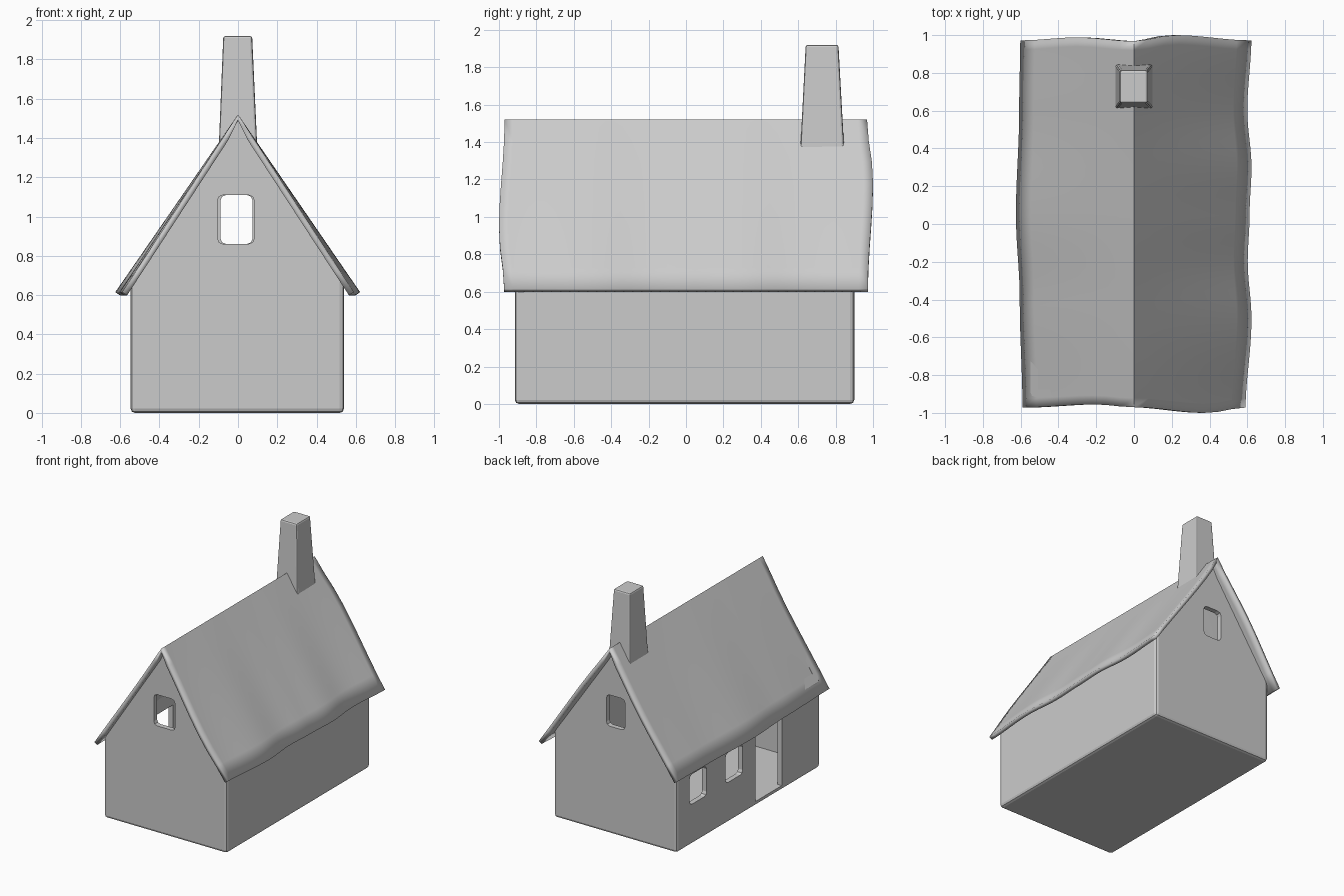
import bpy, bmesh, math

if "Cube" in bpy.data.objects:
    bpy.data.objects.remove(bpy.data.objects["Cube"])


def make_object(name, bm):
    bmesh.ops.recalc_face_normals(bm, faces=bm.faces)
    mesh = bpy.data.meshes.new(name)
    bm.to_mesh(mesh)
    bm.free()
    ob = bpy.data.objects.new(name, mesh)
    bpy.context.collection.objects.link(ob)
    return ob


def box(name, lo, hi, bevel=0.0):
    bm = bmesh.new()
    bmesh.ops.create_cube(bm, size=1)
    for v in bm.verts:
        v.co = [lo[i] + (v.co[i] + 0.5) * (hi[i] - lo[i]) for i in range(3)]
    if bevel:
        bmesh.ops.bevel(bm, geom=bm.edges[:], offset=bevel, segments=2,
                        profile=0.5, affect='EDGES')
    return make_object(name, bm)


def curve(points, t):
    """Smoothly interpolated value from (position, value) pairs."""
    for (a, va), (b, vb) in zip(points, points[1:]):
        if t <= b:
            f = max(0, (t - a) / (b - a))
            return va + (vb - va) * (0.5 - 0.5 * math.cos(math.pi * f))
    return points[-1][1]


# Walls: gabled prism with softened corners
bm = bmesh.new()
profile = [(-0.547, 0), (0.54, 0), (0.54, 0.69), (0, 1.49), (-0.547, 0.69)]
face = bm.faces.new([bm.verts.new((x, -0.915, z)) for x, z in profile])
ext = bmesh.ops.extrude_face_region(bm, geom=[face])
for g in ext['geom']:
    if isinstance(g, bmesh.types.BMVert):
        g.co.y = 0.9
low = [e for e in bm.edges if min(v.co.z for v in e.verts) < 0.1]
bmesh.ops.bevel(bm, geom=low, offset=0.022, segments=2, profile=0.5, affect='EDGES')
walls = make_object("walls", bm)

# Interior, window and door openings
cutters = [
    box("interior_cutter", (-0.507, -0.875, 0.035), (0.5, 0.86, 2)),
    box("front_window_cutter", (-0.105, -1.2, 0.86), (0.083, -0.5, 1.11), 0.03),
    box("back_window_cutter", (-0.09, 0.5, 0.86), (0.075, 1.2, 1.11), 0.03),
    box("side_window_cutter_1", (-0.8, 0.52, 0.32), (-0.3, 0.735, 0.56), 0.03),
    box("side_window_cutter_2", (-0.8, 0.065, 0.32), (-0.3, 0.28, 0.56), 0.03),
    box("door_cutter", (-0.8, -0.43, 0.035), (-0.3, -0.10, 0.6)),
]
for c in cutters:
    m = walls.modifiers.new(c.name, 'BOOLEAN')
    m.operation, m.solver, m.object = 'DIFFERENCE', 'EXACT', c
    c.hide_render = True
    c.hide_set(True)

# Roof: rippled folded sheet with uneven edges
right = [(-1, 0.59), (-0.5, 0.622), (-0.2, 0.602), (0.05, 0.612),
         (0.3, 0.622), (0.6, 0.6), (1, 0.622)]
left = [(-1, 0.59), (-0.4, 0.605), (0.05, 0.625), (0.6, 0.608), (1, 0.602)]
front = [(-1, -0.972), (-0.35, -0.955), (0, -0.97), (0.65, -1.0), (1, -0.972)]
back = [(-1, 0.972), (-0.5, 0.988), (0, 0.968), (0.35, 1.0), (1, 0.972)]
NU, NV = 16, 40
bm = bmesh.new()
grid = []
for i in range(NU + 1):
    u = -1 + 2 * i / NU
    row = []
    for j in range(NV + 1):
        y0, y1 = curve(front, u), curve(back, u)
        y = y0 + (y1 - y0) * j / NV
        x = u * curve(right if u > 0 else left, y)
        row.append(bm.verts.new((x, y, 1.52 - 0.905 * abs(u))))
    grid.append(row)
for i in range(NU):
    for j in range(NV):
        bm.faces.new((grid[i][j], grid[i + 1][j], grid[i + 1][j + 1], grid[i][j + 1]))
roof = make_object("roof", bm)
for p in roof.data.polygons:
    if p.normal.z < 0:
        roof.data.flip_normals()
        break
m = roof.modifiers.new("thickness", 'SOLIDIFY')
m.thickness, m.offset = 0.03, -1

# Chimney: tapered stack astride the ridge
bm = bmesh.new()
bmesh.ops.create_cube(bm, size=1)
for v in bm.verts:
    x, y, top = v.co.x > 0, v.co.y > 0, v.co.z > 0
    if top:
        v.co = (0.072 if x else -0.075, 0.815 if y else 0.64, 1.92)
    else:
        v.co = (0.097 if x else -0.097, 0.845 if y else 0.612, 1.375)
edges = [e for e in bm.edges if max(v.co.z for v in e.verts) > 1.8]
bmesh.ops.bevel(bm, geom=edges, offset=0.012, segments=2, profile=0.5, affect='EDGES')
chimney = make_object("chimney", bm)

# Smooth the rippled roof while keeping ridge and rims sharp
bpy.ops.object.select_all(action='DESELECT')
roof.select_set(True)
bpy.context.view_layer.objects.active = roof
bpy.ops.object.shade_smooth_by_angle(angle=math.radians(30))
